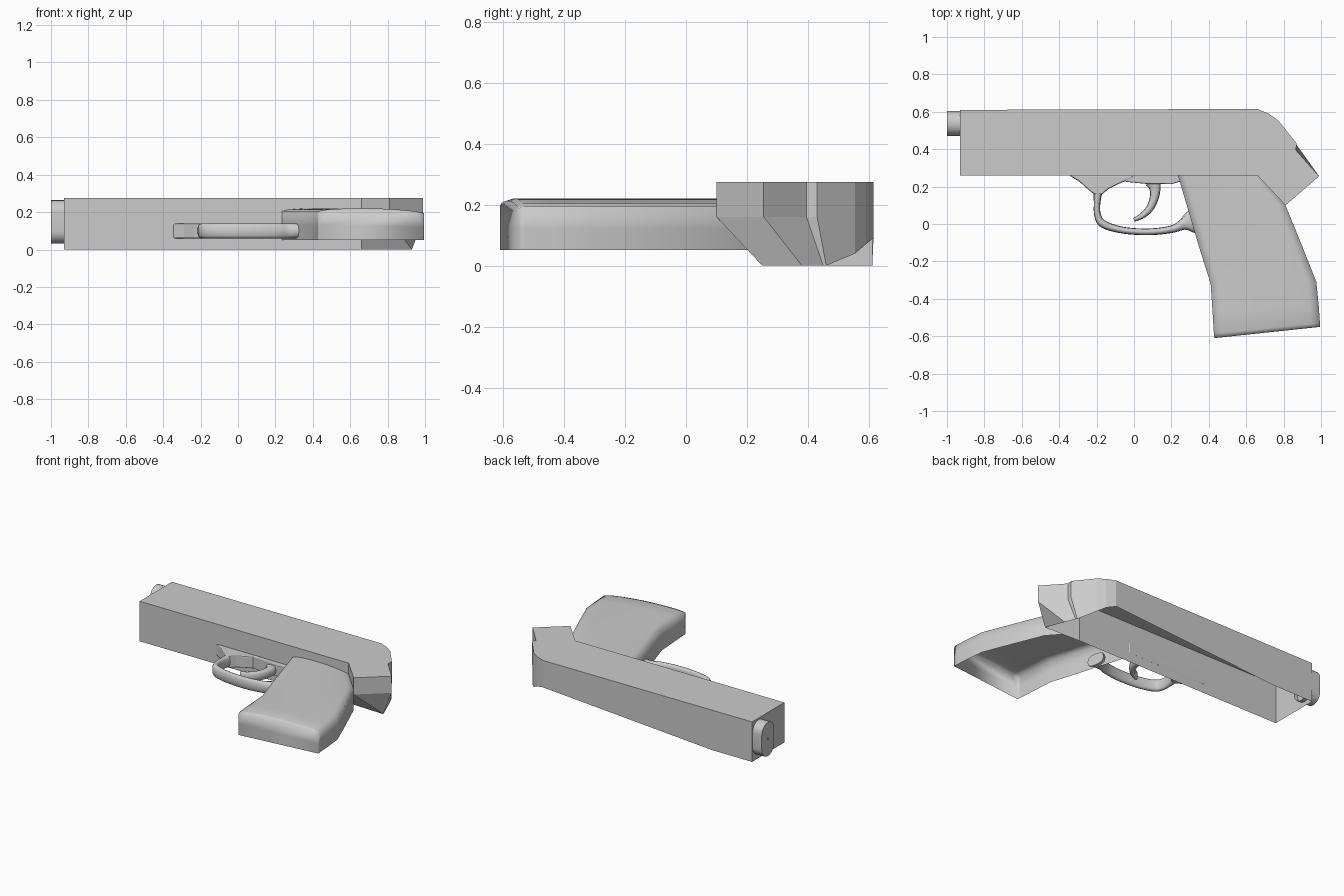
import bpy, bmesh, math
from mathutils import Vector

if "Cube" in bpy.data.objects:
    bpy.data.objects.remove(bpy.data.objects["Cube"])


def finish(name, bm, smooth=None):
    bmesh.ops.recalc_face_normals(bm, faces=bm.faces)
    me = bpy.data.meshes.new(name)
    bm.to_mesh(me)
    bm.free()
    ob = bpy.data.objects.new(name, me)
    bpy.context.collection.objects.link(ob)
    if smooth:
        bpy.ops.object.select_all(action='DESELECT')
        ob.select_set(True)
        bpy.context.view_layer.objects.active = ob
        bpy.ops.object.shade_smooth_by_angle(angle=math.radians(smooth))
    return ob


def loft(bm, rings, cyclic=True, cap_start=False, cap_end=False):
    vs = [[bm.verts.new(p) for p in r] for r in rings]
    n = len(vs[0])
    for a, b in zip(vs, vs[1:]):
        for i in range(n if cyclic else n - 1):
            j = (i + 1) % n
            bm.faces.new((a[i], a[j], b[j], b[i]))
    if cap_start:
        bm.faces.new(vs[0])
    if cap_end:
        bm.faces.new(vs[-1])


def prism(name, pts, z0, z1, bevel=0.0, smooth=None):
    bm = bmesh.new()
    loft(bm, [[(x, y, z) for x, y in pts] for z in (z0, z1)],
         cap_start=True, cap_end=True)
    ob = finish(name, bm, smooth)
    if bevel:
        m = ob.modifiers.new("Bevel", 'BEVEL')
        m.width, m.segments = bevel, 2
    return ob


def catmull(pts, steps=5):
    # smooth curve through control points of any dimension
    p = [Vector(q) for q in pts]
    p = [2 * p[0] - p[1]] + p + [2 * p[-1] - p[-2]]
    out = []
    for i in range(1, len(p) - 2):
        a, b, c, d = p[i - 1:i + 3]
        for k in range(steps):
            t = k / steps
            out.append(0.5 * (2 * b + (c - a) * t + (2 * a - 5 * b + 4 * c - d) * t * t
                              + (3 * b - a - 3 * c + d) * t ** 3))
    return out + [p[-2]]


def sweep(name, pts, zc, hz):
    # rounded bar along a planar path, points are (x, y, half width)
    path = catmull(pts)
    rings = []
    for i, q in enumerate(path):
        t = path[min(i + 1, len(path) - 1)] - path[max(i - 1, 0)]
        t = Vector((t.x, t.y)).normalized()
        nx, ny = -t.y, t.x
        ring = []
        for k in range(12):
            a = math.tau * k / 12
            c, s = math.cos(a), math.sin(a)
            s = math.copysign(abs(s) ** 0.6, s)
            ring.append((q.x + nx * q.z * c, q.y + ny * q.z * c, zc + hz * s))
        rings.append(ring)
    bm = bmesh.new()
    loft(bm, rings, cap_start=True, cap_end=True)
    return finish(name, bm, 50)


# slide body: flat shell open underneath, upper wall cut at a slant, rear tapering inward
top = [(-0.93, 0.26), (0.66, 0.26), (0.81, 0.10), (0.99, 0.255), (0.865, 0.395),
       (0.87, 0.43), (0.77, 0.555), (0.72, 0.59), (0.66, 0.615), (-0.63, 0.611),
       (-0.93, 0.61)]
low = list(top)
low[2:6] = [(0.93, 0.25), (0.88, 0.38), (0.85, 0.45), (0.845, 0.46)]
low_z = [0, 0, 0, 0, 0, 0, 0.04, 0.07, 0.09, 0, 0]
bm = bmesh.new()
loft(bm, [[(x, y, 0.275) for x, y in top], [(x, y, 0.16) for x, y in top],
          [(x, y, z) for (x, y), z in zip(low, low_z)]], cap_start=True)
finish("slide_body", bm)

# barrel end: upright rounded slot shape with a small bore
r, cy = 0.067, 0.538
stadium = []
for k in range(26):
    a = math.pi * (k if k < 13 else k - 1) / 12
    up = 0.197 if k < 13 else 0.098
    stadium.append((cy + r * math.cos(a), up + r * math.sin(a)))
bm = bmesh.new()
bore = [(cy + (y - cy) * 0.1, 0.148 + (z - 0.148) * 0.06) for y, z in stadium]
loft(bm, [[(-0.90, y, z) for y, z in stadium], [(-1.0, y, z) for y, z in stadium],
          [(-1.0, y, z) for y, z in bore], [(-0.96, y, z) for y, z in bore]], cap_end=True)
finish("barrel_end", bm, 40)

# grip: softly rounded shell open underneath; each row is front xy, back xy
rows = [(0.235, 0.26, 0.67, 0.26), (0.291, 0.07, 0.81, 0.10), (0.350, -0.13, 0.90, -0.12),
        (0.410, -0.32, 0.975, -0.31), (0.420, -0.47, 0.988, -0.44),
        (0.427, -0.585, 0.994, -0.53), (0.430, -0.61, 0.995, -0.55)]
rings = []
for i, (fx, fy, bx, by) in enumerate(rows):
    drop = 0.008 if i == len(rows) - 1 else 0
    section = [(0, 0.052), (0, 0.13)]
    for k in range(13):
        t = k / 12
        z = 0.205 - 0.01 * t + 0.02 * math.sin(math.pi * t) ** 0.6 if 0 < k < 12 \
            else 0.205 - 0.01 * t
        section.append((t, z - drop))
    section += [(1, 0.12), (1, 0.052)]
    rings.append([(fx + (bx - fx) * t, fy + (by - fy) * t, z) for t, z in section])
bm = bmesh.new()
loft(bm, rings, cyclic=False, cap_end=True)
finish("grip", bm, 120)

# trigger guard bow with flared ends
sweep("trigger_guard", [(-0.19, 0.20, 0.03), (-0.197, 0.12, 0.018), (-0.195, 0.05, 0.018),
                        (-0.165, 0.0, 0.021), (-0.06, -0.033, 0.018), (0.08, -0.042, 0.018),
                        (0.20, -0.028, 0.020), (0.26, -0.003, 0.03), (0.295, 0.01, 0.055),
                        (0.325, 0.016, 0.065)], 0.10, 0.04)

# guard mount and the thin rail under the frame
prism("guard_mount", [(-0.35, 0.262), (-0.29, 0.225), (-0.235, 0.175), (-0.21, 0.158),
                      (-0.17, 0.158), (-0.14, 0.185), (-0.08, 0.215), (0.03, 0.262)],
      0.058, 0.14, 0.008)
prism("frame_rail", [(-0.10, 0.262), (-0.04, 0.225), (0.06, 0.215), (0.20, 0.213),
                     (0.26, 0.23), (0.26, 0.262)], 0.062, 0.138, 0.006)

# curved trigger
sweep("trigger", [(0.10, 0.225, 0.04), (0.112, 0.19, 0.03), (0.108, 0.14, 0.024),
                  (0.085, 0.085, 0.020), (0.045, 0.045, 0.016), (0.0, 0.022, 0.010)],
      0.10, 0.032)
